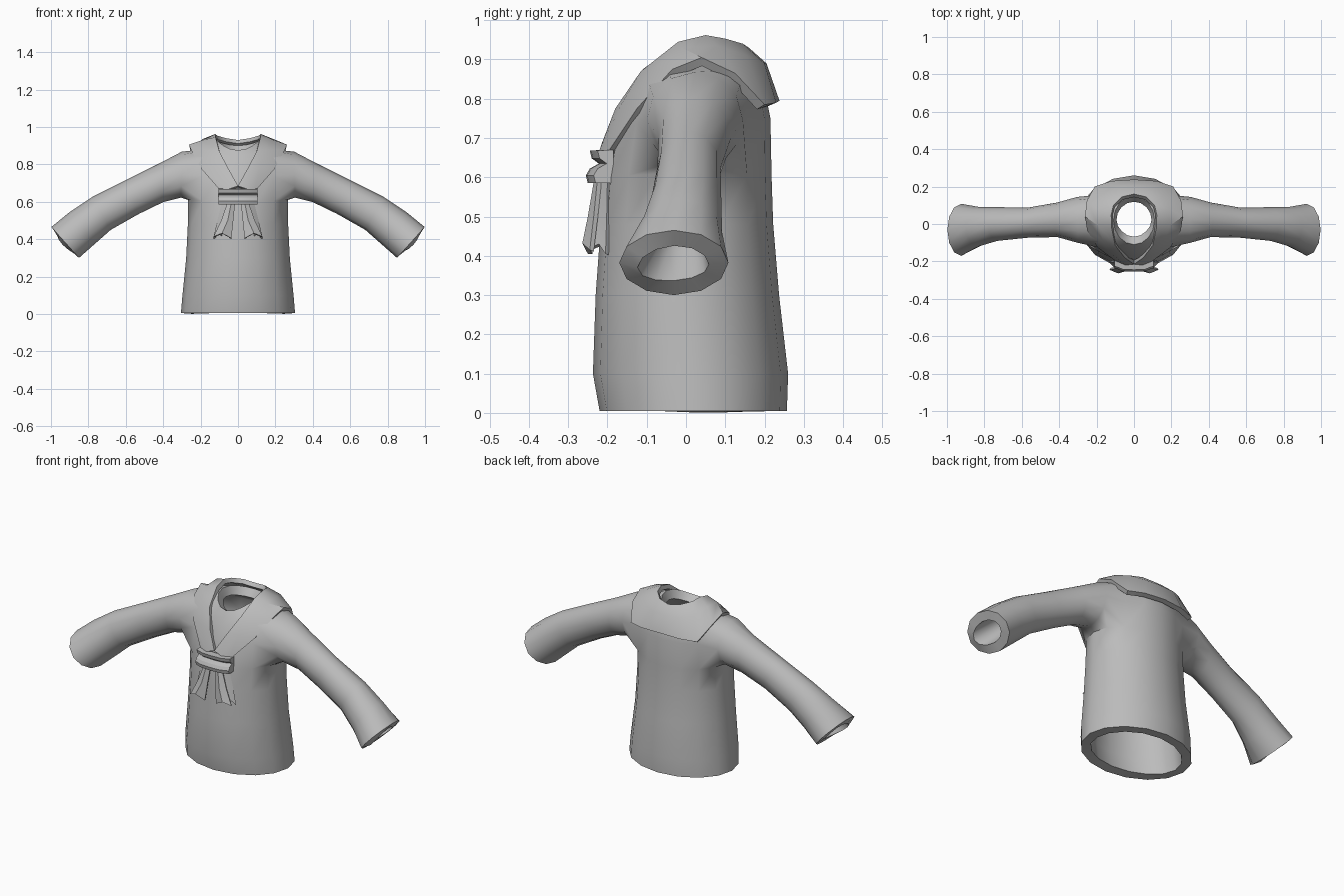
import bpy, bmesh, math

if "Cube" in bpy.data.objects:
    bpy.data.objects.remove(bpy.data.objects["Cube"])

grey = bpy.data.materials.new("plain_grey")
grey.diffuse_color = (0.5, 0.5, 0.5, 1)
grey.use_nodes = True
grey.node_tree.nodes["Principled BSDF"].inputs["Base Color"].default_value = grey.diffuse_color


def finish(name, bm, thick=0.0, angle=40):
    """Turn a bmesh into an object, thicken it inwards and smooth it."""
    bmesh.ops.recalc_face_normals(bm, faces=bm.faces)
    me = bpy.data.meshes.new(name)
    bm.to_mesh(me)
    bm.free()
    me.materials.append(grey)
    ob = bpy.data.objects.new(name, me)
    bpy.context.collection.objects.link(ob)
    bpy.ops.object.select_all(action='DESELECT')
    ob.select_set(True)
    bpy.context.view_layer.objects.active = ob
    if thick:
        mod = ob.modifiers.new("thickness", 'SOLIDIFY')
        mod.thickness = thick
        mod.offset = -1
        bpy.ops.object.modifier_apply(modifier=mod.name)
    bpy.ops.object.shade_smooth_by_angle(angle=math.radians(angle))
    return ob


def grid(bm, rows):
    """Skin a list of equally long point rows."""
    vs = [[bm.verts.new(p) for p in r] for r in rows]
    for a, b in zip(vs, vs[1:]):
        for i in range(len(a) - 1):
            bm.faces.new((a[i], a[i + 1], b[i + 1], b[i]))


# shirt body: rings of (half width, y front, y back, z front, z back, z side)
N = 16
RINGS = [
    (.305, -.22, .257, .005, .005, .005),
    (.297, -.237, .26, .10, .10, .10),
    (.277, -.23, .237, .30, .30, .30),
    (.268, -.217, .222, .48, .48, .48),
    (.268, -.208, .218, .60, .60, .61),
    (.262, -.185, .215, .73, .75, .75),
    (.235, -.145, .195, .81, .85, .875),
    (.17, -.128, .175, .845, .88, .905),
    (.11, -.11, .15, .875, .90, .925),
]
bm = bmesh.new()
body = []
for rx, yf, yb, zf, zb, zs in RINGS:
    ring = []
    for i in range(N):
        t = 2 * math.pi * i / N
        c, s = math.cos(t), math.sin(t)
        ze = zf if s < 0 else zb
        ring.append(bm.verts.new((rx * c, (yf + yb) / 2 + (yb - yf) / 2 * s,
                                  zs * c * c + ze * s * s)))
    body.append(ring)
for r in range(len(RINGS) - 1):
    for i in range(N):
        # leave the armholes open
        if r in (4, 5) and i in (14, 15, 0, 1, 6, 7, 8, 9):
            continue
        j = (i + 1) % N
        bm.faces.new((body[r][i], body[r][j], body[r + 1][j], body[r + 1][i]))

# sleeves: sections of (top x, top z, bottom x, bottom z, y front, y back)
SLEEVE = [
    (.30, .868, .305, .622, -.10, .145),
    (.42, .805, .40, .598, -.07, .115),
    (.60, .715, .53, .535, -.073, .088),
    (.78, .625, .68, .45, -.09, .09),
    (.90, .545, .765, .375, -.12, .092),
    (.998, .465, .85, .30, -.17, .108),
]
LOOP = [(4, 0), (4, 1), (4, 2), (5, 2), (6, 2), (6, 1),
        (6, 0), (6, -1), (6, -2), (5, -2), (4, -2), (4, -1)]
for side in (1, -1):
    prev = [body[r][(i if side > 0 else 8 - i) % N] for r, i in LOOP]
    for tx, tz, bx, bz, yf, yb in SLEEVE:
        ring = []
        for k in range(12):
            p = math.pi * k / 6
            u = (1 - math.cos(p)) / 2
            ring.append(bm.verts.new((side * (bx + (tx - bx) * u),
                                      (yf + yb) / 2 + (yb - yf) / 2 * math.sin(p),
                                      bz + (tz - bz) * u)))
        for k in range(12):
            j = (k + 1) % 12
            bm.faces.new((prev[k], prev[j], ring[j], ring[k]))
        prev = ring
finish("shirt", bm, .05, 45)

# sailor collar: inner, middle and outer points from back centre to front tip
COLLAR = [
    ((0, .16, .93), (0, .205, .89), (0, .238, .795)),
    ((.065, .145, .94), (.09, .20, .89), (.12, .23, .79)),
    ((.11, .10, .953), (.16, .155, .91), (.21, .20, .785)),
    ((.122, .05, .962), (.19, .08, .935), (.252, .125, .865)),
    ((.12, -.02, .945), (.19, -.01, .93), (.262, .04, .905)),
    ((.10, -.115, .87), (.165, -.085, .875), (.25, -.035, .875)),
    ((.05, -.18, .775), (.115, -.165, .785), (.195, -.125, .775)),
    ((.0, -.215, .685), (.045, -.22, .67), (.09, -.205, .655)),
]
bm = bmesh.new()
mirrored = [[(-x, y, z) for x, y, z in row] for row in COLLAR[:0:-1]]
grid(bm, mirrored + COLLAR)
bmesh.ops.remove_doubles(bm, verts=bm.verts, dist=.0005)
finish("collar", bm, .025, 35)

# bow knot: scalloped profile (y, z) swept across with a slight curve
PROFILE = [(-.205, .67), (-.245, .668), (-.24, .648), (-.222, .635),
           (-.245, .622), (-.255, .605), (-.25, .585), (-.205, .585)]
bm = bmesh.new()
rows = []
for x, dy in ((-.105, .02), (-.06, .003), (0, 0), (.06, .003), (.105, .02)):
    rows.append([(x, y + dy, z) for y, z in PROFILE + PROFILE[:1]])
grid(bm, rows)
bmesh.ops.remove_doubles(bm, verts=bm.verts, dist=.0005)
bmesh.ops.holes_fill(bm, edges=bm.edges)
finish("bow_knot", bm, 0, 30)

# bow tails: a notched front ribbon and a folded back ribbon on each side
TAILS = {
    "front_tail": [((.015, -.225, .60), (.035, -.233, .60), (.055, -.225, .60)),
                   ((.025, -.24, .50), (.055, -.25, .50), (.09, -.235, .50)),
                   ((.035, -.25, .405), (.085, -.264, .432), (.13, -.245, .415))],
    "back_tail": [((.05, -.215, .60), (.065, -.21, .60), (.085, -.20, .60)),
                  ((.07, -.232, .50), (.09, -.215, .50), (.11, -.202, .50)),
                  ((.095, -.245, .42), (.115, -.222, .43), (.132, -.205, .405))],
}
for name, rows in TAILS.items():
    for side, label in ((1, "right"), (-1, "left")):
        bm = bmesh.new()
        grid(bm, [[(side * x, y, z) for x, y, z in r][::side] for r in rows])
        finish(label + "_" + name, bm, .012, 25)
